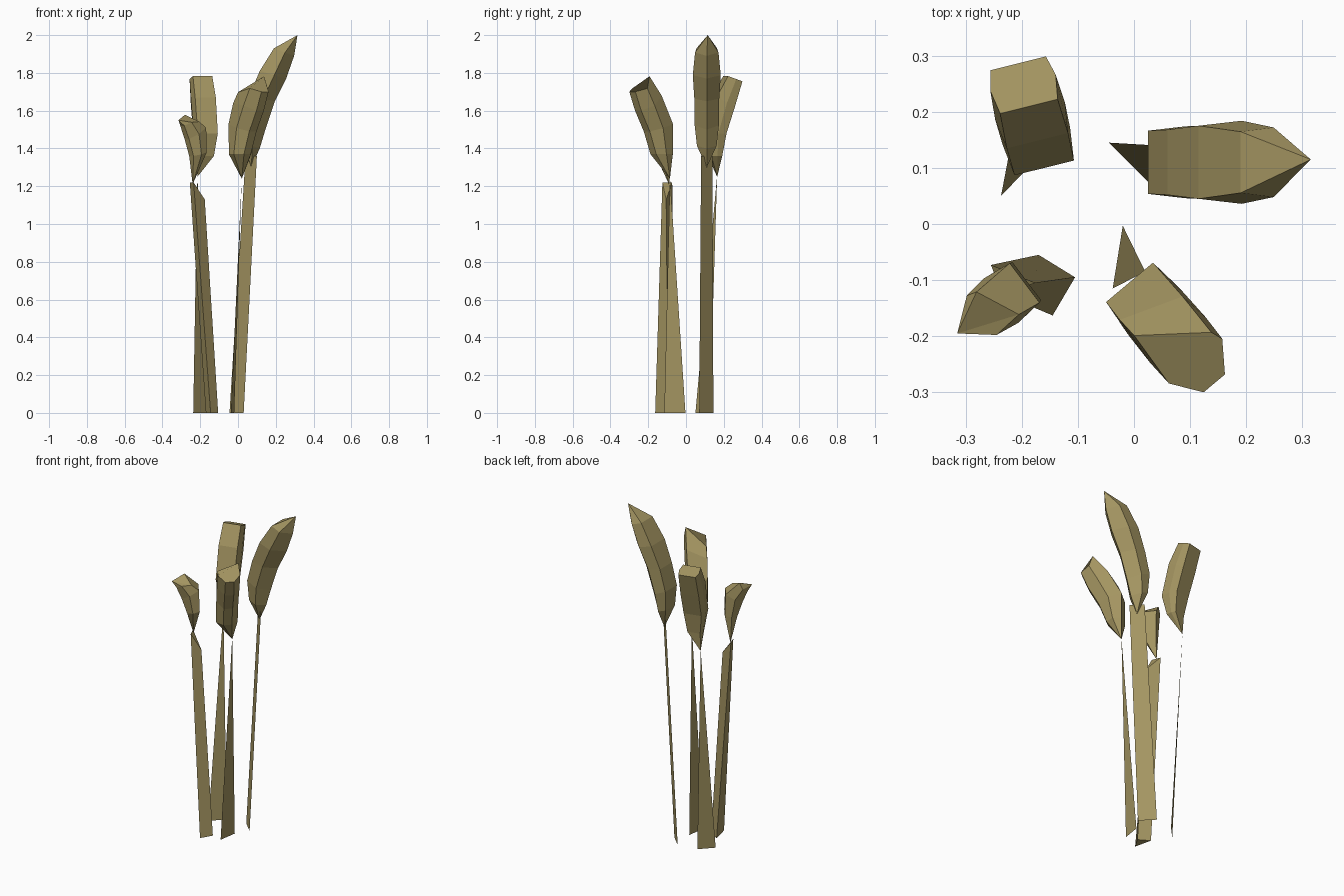
import bpy, bmesh, math
from mathutils import Vector

if "Cube" in bpy.data.objects:
    bpy.data.objects.remove(bpy.data.objects["Cube"])

straw = bpy.data.materials.new("straw")
straw.diffuse_color = (0.37, 0.30, 0.12, 1)
straw.use_nodes = True
straw.node_tree.nodes["Principled BSDF"].inputs["Base Color"].default_value = straw.diffuse_color


def finish(name, bm):
    bmesh.ops.remove_doubles(bm, verts=bm.verts, dist=0.0005)
    bmesh.ops.recalc_face_normals(bm, faces=bm.faces)
    me = bpy.data.meshes.new(name)
    bm.to_mesh(me)
    bm.free()
    me.materials.append(straw)
    ob = bpy.data.objects.new(name, me)
    bpy.context.collection.objects.link(ob)
    return ob


def seed_head(name, origin, angle, tip, rings, belly, end=None):
    """Leaning faceted head. Each ring: inner u, inner z, belly u, belly z, half width, skew."""
    a = math.radians(angle)
    d = Vector((math.cos(a), math.sin(a), 0))
    p = Vector((-d.y, d.x, 0))
    o = Vector((origin[0], origin[1], 0))
    bm = bmesh.new()

    def pt(u, v, z):
        return bm.verts.new(o + d * u + p * v + Vector((0, 0, z)))

    loops = []
    for ui, zi, ub, zb, w, sk in rings:
        um, zm = ui + (ub - ui) * 0.55, zi + (zb - zi) * 0.55
        loops.append([pt(ui - sk, -w * 0.88, zi - sk), pt(um, -w, zm),
                      pt(ub, -w * belly, zb), pt(ub, w * belly, zb),
                      pt(um, w, zm), pt(ui + sk, w * 0.88, zi + sk)])
    n = 6
    for lo, hi in zip(loops, loops[1:]):
        for i in range(n):
            j = (i + 1) % n
            bm.faces.new((lo[i], lo[j], hi[j], hi[i]))
    # pointed foot, then a pointed or blunt end
    foot = bm.verts.new(tip)
    for i in range(n):
        bm.faces.new((loops[0][i], foot, loops[0][(i + 1) % n]))
    if end:
        e = bm.verts.new(end)
        for i in range(n):
            bm.faces.new((loops[-1][i], loops[-1][(i + 1) % n], e))
    else:
        bm.faces.new(loops[-1])
    return finish(name, bm)


def stalk(name, *faces):
    """Stalk made of flat blades."""
    bm = bmesh.new()
    for f in faces:
        bm.faces.new([bm.verts.new(c) for c in f])
    return finish(name, bm)


# back right, tallest
seed_head("back_right_head", (0, 0.11), 0, (0.07, 0.11, 1.30),
          [(0.03, 1.43, 0.115, 1.40, 0.052, 0),
           (0.025, 1.55, 0.145, 1.50, 0.064, 0),
           (0.060, 1.68, 0.195, 1.65, 0.066, 0),
           (0.115, 1.81, 0.255, 1.77, 0.074, 0),
           (0.190, 1.93, 0.297, 1.89, 0.062, 0)],
          0.0, (0.315, 0.115, 2.0))
stalk("back_right_stalk",
      [(-0.045, 0.145, 0), (0.03, 0.07, 0), (0.10, 0.08, 1.36), (0.04, 0.14, 1.36)])

# front right
seed_head("front_right_head", (-0.008, -0.104), -50, (0.02, -0.085, 1.24),
          [(0.000, 1.37, 0.09, 1.37, 0.060, 0),
           (0.000, 1.53, 0.135, 1.49, 0.062, 0),
           (0.060, 1.66, 0.195, 1.60, 0.064, 0.02),
           (0.120, 1.74, 0.235, 1.70, 0.062, 0.042)],
          0.4)
stalk("front_right_stalk",
      [(-0.02, -0.003, 0), (-0.038, -0.115, 0), (0.02, -0.085, 1.25)])

# back left
seed_head("back_left_head", (-0.16, 0.10), 104, (-0.215, 0.165, 1.25),
          [(0.025, 1.36, 0.085, 1.36, 0.045, 0),
           (0.000, 1.48, 0.105, 1.48, 0.062, 0),
           (0.050, 1.67, 0.150, 1.62, 0.064, 0),
           (0.113, 1.783, 0.192, 1.755, 0.060, 0)],
          0.85)
stalk("back_left_stalk",
      [(-0.237, 0.05, 0), (-0.165, 0.125, 0), (-0.215, 0.165, 1.26)])

# front left, smallest, on a three-sided stalk
seed_head("front_left_head", (-0.195, -0.105), 217, (-0.24, -0.09, 1.21),
          [(-0.005, 1.38, 0.065, 1.36, 0.048, 0),
           (0.000, 1.51, 0.095, 1.45, 0.050, 0),
           (0.060, 1.56, 0.125, 1.52, 0.044, -0.018)],
          0.4, (-0.315, -0.195, 1.55))
low = [(-0.105, -0.095, 0), (-0.145, -0.163, 0), (-0.17, -0.055, 0)]
top = [(-0.176, -0.105, 1.13), (-0.235, -0.125, 1.22), (-0.255, -0.073, 1.22)]
sides = [(low[i], low[(i + 1) % 3], top[(i + 1) % 3], top[i]) for i in range(3)]
stalk("front_left_stalk", low, top, *sides)
